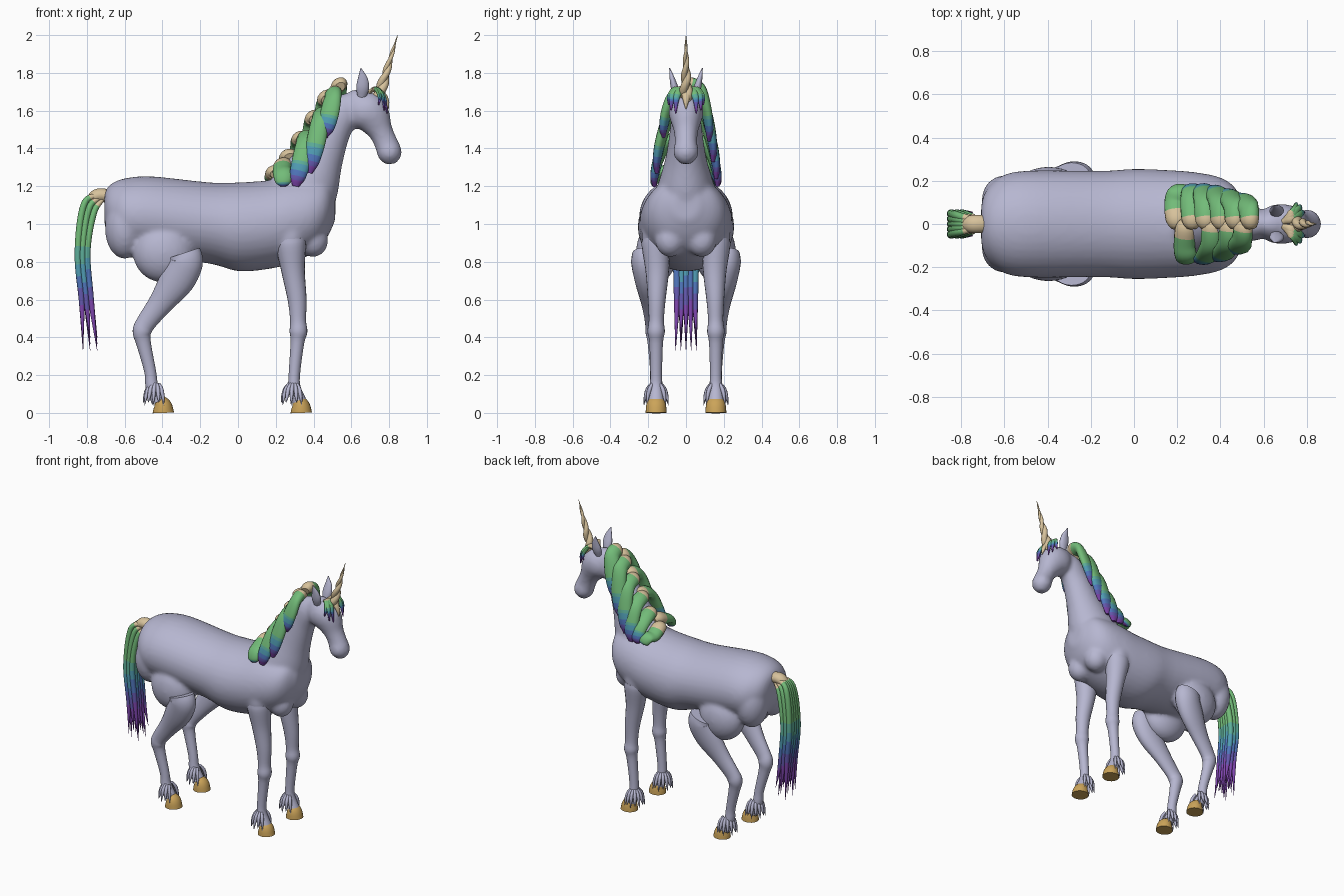
import bpy, bmesh, math
from mathutils import Matrix, Vector

cube = bpy.data.objects.get("Cube")
if cube:
    bpy.data.objects.remove(cube, do_unlink=True)


def material(name, rgb):
    m = bpy.data.materials.new(name)
    m.use_nodes = True
    m.diffuse_color = (*rgb, 1)
    m.node_tree.nodes["Principled BSDF"].inputs["Base Color"].default_value = (*rgb, 1)
    return m


COAT = material("lavender grey", (0.47, 0.47, 0.635))
GOLD = material("hoof gold", (0.6, 0.37, 0.1))
TAN = material("tan", (0.68, 0.54, 0.33))
HAIR = [TAN, material("green", (0.17, 0.5, 0.19)), material("sea green", (0.11, 0.42, 0.32)),
        material("teal", (0.08, 0.33, 0.45)), material("blue", (0.08, 0.18, 0.5)),
        material("indigo", (0.13, 0.1, 0.43)), material("purple", (0.21, 0.06, 0.42))]
ACROSS = (0, 1, 0)


def fade(tan, green, purple):
    """Band ends along a strand: tan, green, three even blends, then purple."""
    return [tan] + [green + (purple - green) * k / 4 for k in range(5)]


def finish(name, bm, mats, mirror=False):
    mesh = bpy.data.meshes.new(name)
    bmesh.ops.recalc_face_normals(bm, faces=bm.faces)
    bm.to_mesh(mesh)
    bm.free()
    ob = bpy.data.objects.new(name, mesh)
    bpy.context.collection.objects.link(ob)
    for m in mats:
        mesh.materials.append(m)
    if mirror:
        mod = ob.modifiers.new("Mirror", "MIRROR")
        mod.use_axis = (False, True, False)
        mod.use_mirror_merge = False
    bpy.ops.object.select_all(action="DESELECT")
    bpy.context.view_layer.objects.active = ob
    ob.select_set(True)
    bpy.ops.object.shade_smooth_by_angle(angle=math.radians(50))
    return ob


def spline(keys, steps):
    """Smooth curve through tuples of any length."""
    pts = [Vector(k) for k in keys]
    pts = [pts[0] * 2 - pts[1]] + pts + [pts[-1] * 2 - pts[-2]]
    out = []
    for a, b, c, d in zip(pts, pts[1:], pts[2:], pts[3:]):
        for i in range(steps):
            t = i / steps
            out.append(0.5 * (2 * b + (c - a) * t + (2 * a - 5 * b + 4 * c - d) * t ** 2
                              + (3 * b - a - 3 * c + d) * t ** 3))
    return out + [pts[-2]]


def add_loft(bm, keys, side=ACROSS, axis=None, sides=20, steps=4, bands=()):
    """Rings along a path; each key is x, y, z, radius along side, radius across it."""
    rows = spline(keys, steps)
    centres = [Vector(r[:3]) for r in rows]
    rings = []
    for i, r in enumerate(rows):
        t = Vector(axis) if axis else (centres[min(i + 1, len(rows) - 1)]
                                       - centres[max(i - 1, 0)]).normalized()
        s = Vector(side)
        s = (s - t * s.dot(t)).normalized()
        u = t.cross(s)
        rings.append([bm.verts.new(centres[i] + s * math.cos(a) * max(r[3], 0.001)
                                   + u * math.sin(a) * max(r[4], 0.001))
                      for a in (2 * math.pi * k / sides for k in range(sides))])
    for i, (p, q) in enumerate(zip(rings, rings[1:])):
        f = (i + 0.5) / (len(rings) - 1)
        index = sum(f > b for b in bands)
        for k in range(sides):
            n = (k + 1) % sides
            bm.faces.new((p[k], p[n], q[n], q[k])).material_index = index
    bm.faces.new(rings[0][::-1])
    bm.faces.new(rings[-1]).material_index = len(bands)


def loft(name, keys, mats=(COAT,), mirror=False, **kw):
    bm = bmesh.new()
    add_loft(bm, keys, **kw)
    return finish(name, bm, mats, mirror)


def add_ellipsoid(bm, centre, radii):
    bmesh.ops.create_uvsphere(bm, u_segments=28, v_segments=16, radius=1,
                              matrix=Matrix.Translation(centre) @ Matrix.Diagonal((*radii, 1)))


def flat(rows):
    """Profile rows x, z, half width, half depth on the centre plane."""
    return [(x, 0, z, w, d) for x, z, w, d in rows]


# Trunk, neck, head and muscle masses, fused into one smooth skin
bm = bmesh.new()
add_loft(bm, flat([(-.707, 1.08, .09, .08), (-.69, 1.07, .145, .125), (-.65, 1.055, .195, .17),
                   (-.58, 1.045, .235, .2), (-.45, 1.04, .248, .212), (-.15, 1.005, .246, .215),
                   (0, .985, .255, .235), (.15, .995, .25, .235), (.28, 1.02, .24, .23),
                   (.4, 1.05, .215, .2), (.47, 1.08, .165, .155), (.515, 1.1, .07, .08)]),
         axis=(1, 0, 0), sides=36)
add_loft(bm, flat([(.28, 1.05, .19, .2), (.365, 1.2, .15, .172), (.432, 1.35, .108, .128),
                   (.5, 1.5, .085, .1), (.56, 1.6, .075, .092), (.61, 1.66, .045, .05)]), sides=28)
add_loft(bm, flat([(.575, 1.655, .03, .045), (.61, 1.645, .065, .075), (.655, 1.61, .09, .102),
                   (.705, 1.575, .09, .103), (.755, 1.49, .064, .066), (.785, 1.425, .06, .063),
                   (.8, 1.385, .068, .066), (.805, 1.35, .058, .058), (.808, 1.318, .028, .03)]),
         sides=28)
for sign in (-1, 1):
    for (x, y, z), radii in (((-.395, .155, .85), (.162, .11, .16)),
                             ((-.6, .11, .98), (.105, .115, .165)),
                             ((.398, .083, .915), (.08, .08, .09)),
                             ((.275, .163, .94), (.08, .072, .12))):
        add_ellipsoid(bm, (x, y * sign, z), radii)
trunk = finish("body_and_head", bm, [COAT])
fuse = trunk.modifiers.new("Fuse", "REMESH")
fuse.mode = "VOXEL"
fuse.voxel_size = 0.012
fuse.use_smooth_shade = True
soften = trunk.modifiers.new("Soften", "SMOOTH")
soften.factor = 0.5
soften.iterations = 10

# Ears
loft("ears", [(.655, .045, 1.67, .022, .016), (.66, .06, 1.72, .034, .02),
              (.66, .073, 1.77, .026, .014), (.65, .087, 1.825, .002, .002)],
     side=(1, 0, 0), mirror=True, sides=14)

# Legs
loft("front_legs", [(.277, .163, .925, .07, .083), (.28, .16, .88, .074, .08),
                    (.292, .152, .75, .062, .062), (.313, .155, .6, .047, .05),
                    (.318, .157, .49, .04, .042), (.32, .158, .43, .046, .047),
                    (.314, .158, .37, .036, .036), (.298, .158, .2, .031, .03),
                    (.3, .158, .13, .035, .033), (.325, .158, .06, .042, .038)], mirror=True)
loft("hind_legs", [(-.288, .222, .845, .062, .09), (-.278, .222, .795, .068, .092),
                   (-.325, .21, .7, .06, .092), (-.41, .19, .58, .046, .065),
                   (-.485, .178, .48, .039, .052), (-.508, .172, .43, .043, .05),
                   (-.5, .168, .37, .035, .039), (-.465, .16, .22, .03, .031),
                   (-.455, .158, .14, .035, .034), (-.42, .158, .06, .042, .038)], mirror=True)

# Hooves and the hair fringe above each
for name, x in (("front", .335), ("hind", -.395)):
    loft(name + "_hooves", [(x, .158, 0, .056, .057), (x - .002, .158, .035, .053, .049),
                            (x - .01, .158, .062, .045, .037), (x - .016, .158, .08, .028, .022)],
         mats=[GOLD], mirror=True, sides=24, steps=3)
    bm = bmesh.new()
    for k in range(11):
        a = math.radians(50 + 26 * k)
        c, s = math.cos(a), math.sin(a)
        drop = .014 * (k % 2)
        add_loft(bm, [(x - .04 + r * c, .158 + r * s, z, w, w) for r, z, w in
                      ((.025, .155, .008), (.046, .125, .011), (.058, .085, .009),
                       (.066, .04 + drop, .001))], sides=8, steps=3)
    finish(name + "_leg_fringes", bm, [COAT], True)

# Horn: two strands wound round one another
bm = bmesh.new()
base, tip = Vector((.742, 0, 1.66)), Vector((.845, 0, 2))
for phase in (0, math.pi):
    keys = []
    for i in range(25):
        f = i / 24
        a = phase + f * math.tau * 2
        r = .038 * (1 - f) + .001 * f
        p = base.lerp(tip, f) + Vector((math.cos(a), math.sin(a), 0)) * r * .38
        keys.append((*p, r * .72, r * .72))
    add_loft(bm, keys, sides=14, steps=2)
finish("horn", bm, [TAN])

# Mane: locks rooted on the crest, falling down each side of the neck
LONG_LOCK, SHORT_LOCK = fade(.24, .62, .86), fade(.3, .84, .96)
SIDES = {
    "near": (-1, [(.505, 1.69, .455, 1.46), (.44, 1.58, .375, 1.27),
                  (.36, 1.46, .305, 1.2), (.238, 1.315, .24, 1.2)]),
    "far": (1, [(.535, 1.735, .46, 1.44), (.465, 1.67, .41, 1.33), (.4, 1.565, .36, 1.24),
                (.33, 1.455, .315, 1.2), (.268, 1.36, .27, 1.2), (.195, 1.275, .225, 1.21)])}
for name, (sign, locks) in SIDES.items():
    bm = bmesh.new()
    for lock in locks:
        rx, rz, tx, tz = lock
        out = .112 + .055 * min(1, (1.5 - tz) / .3)
        add_loft(bm, [(rx + .005, sign * -.015, rz - .01, .03, .025),
                      (rx, sign * .02, rz, .048, .038),
                      (rx - .005, sign * out * .6, rz - .03, .05, .032),
                      (rx * .6 + tx * .4, sign * out * .87, rz * .55 + tz * .45, .052, .028),
                      (rx * .2 + tx * .8, sign * out, rz * .2 + tz * .8, .043, .022),
                      (tx, sign * out, tz, .018, .01)],
                 side=(1, 0, 1.6 * (rz - 1.2)), sides=14, steps=6,
                 bands=SHORT_LOCK if lock == locks[-1] else LONG_LOCK)
    finish("mane_" + name, bm, HAIR)

# Forelock: parted spikes with a short centre tuft
bm = bmesh.new()
for tx, ty, tz in ((.79, .055, 1.585), (.775, .08, 1.6), (.745, .092, 1.63)):
    add_loft(bm, [(.69, .01, 1.695, .012, .01), (.73, ty * .5, 1.715, .022, .013),
                  (.755 * .5 + tx * .5, ty * .9, 1.675, .018, .011), (tx, ty, tz, .003, .003)],
             sides=10, steps=8, bands=fade(.36, .64, .86))
finish("forelock", bm, HAIR, True)
loft("forelock_centre", flat([(.72, 1.7, .025, .012), (.765, 1.69, .024, .014),
                              (.788, 1.65, .015, .012), (.795, 1.61, .003, .003)]),
     mats=[TAN], sides=12)

# Tail: a stub and a bundle of tapering strands
loft("tail_root", flat([(-.66, 1.13, .045, .04), (-.70, 1.15, .042, .036),
                        (-.75, 1.148, .042, .036), (-.79, 1.11, .03, .025)]), mats=[TAN])
bm = bmesh.new()
for row in (-1, 0, 1):
    for col in (-2, -1, 0, 1, 2):
        d, y = .025 * row, .024 * col
        order = (col * 2 + row) % 3
        end = .33 + .035 * order
        add_loft(bm, [(-.72 + d * .3, y * .3, 1.147 - d * .4, .014, .012),
                      (-.79 + d, y * .8, 1.08 - d, .019, .018),
                      (-.823 + d, y, .85, .02, .018), (-.803 + d, y, .6, .016, .016),
                      (-.783 + d * 1.5, y * 1.15, end, .001, .001)],
                 sides=10, steps=8, bands=fade(.17, .47, .74 + .04 * order))
finish("tail_strands", bm, HAIR)
